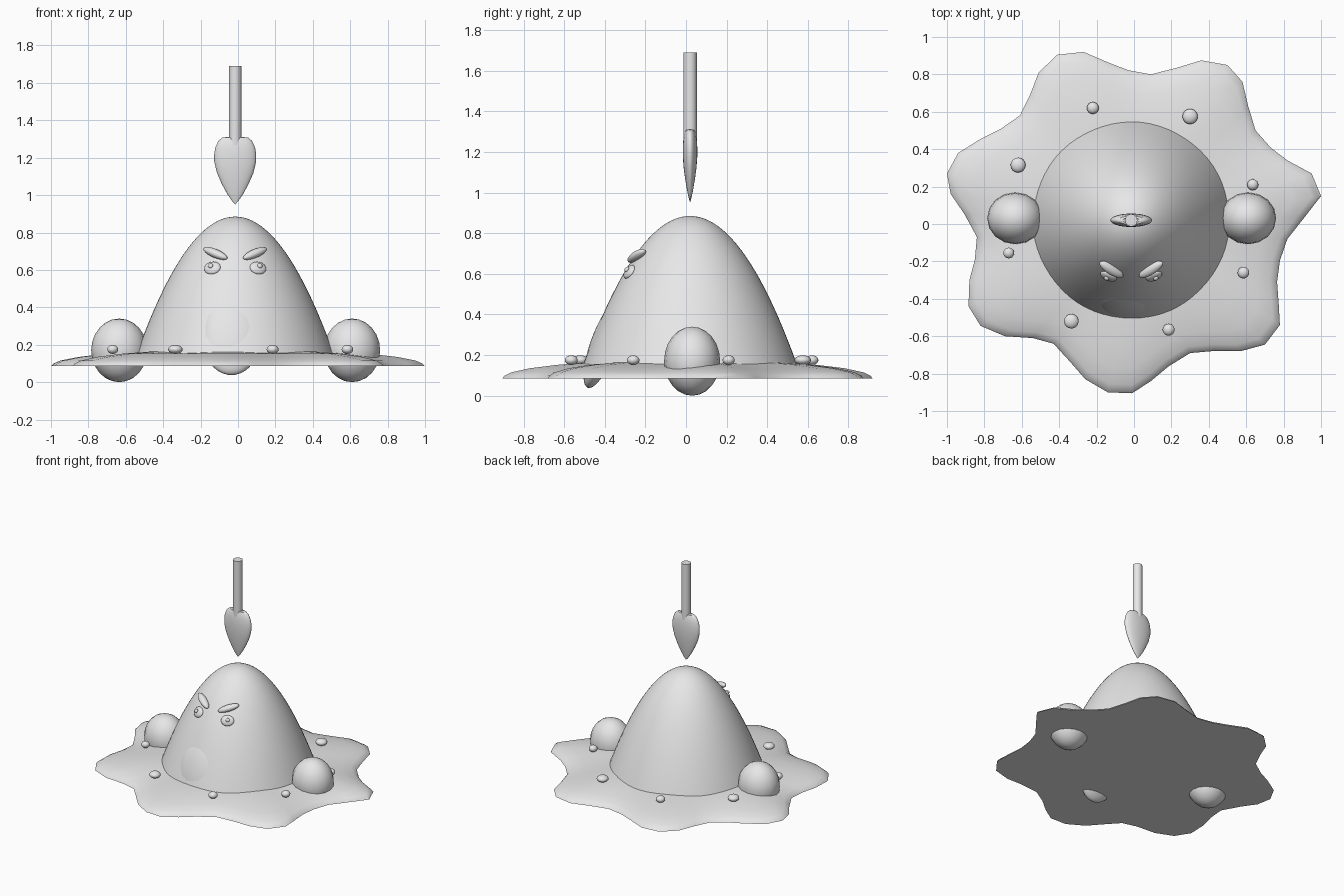
import bpy, bmesh, math
from mathutils import Vector, Matrix, Quaternion

if "Cube" in bpy.data.objects:
    bpy.data.objects.remove(bpy.data.objects["Cube"])

CX, CY = -0.015, 0.02          # axis shared by body, blade and handle
grey = bpy.data.materials.new("plain grey")
grey.diffuse_color = (0.8, 0.8, 0.8, 1)
grey.use_nodes = True
grey.node_tree.nodes["Principled BSDF"].inputs["Base Color"].default_value = grey.diffuse_color


def finish(name, bm, angle=40):
    """Turn a bmesh into a smooth-shaded grey object."""
    bmesh.ops.recalc_face_normals(bm, faces=bm.faces)
    me = bpy.data.meshes.new(name)
    bm.to_mesh(me)
    bm.free()
    me.materials.append(grey)
    ob = bpy.data.objects.new(name, me)
    bpy.context.collection.objects.link(ob)
    bpy.ops.object.select_all(action='DESELECT')
    ob.select_set(True)
    bpy.context.view_layer.objects.active = ob
    bpy.ops.object.shade_smooth_by_angle(angle=math.radians(angle))
    return ob


def ellipsoid(name, loc, radii, rot=Quaternion(), seg=24, rings=14):
    bm = bmesh.new()
    bmesh.ops.create_uvsphere(bm, u_segments=seg, v_segments=rings, radius=1)
    m = Matrix.Translation(loc) @ rot.to_matrix().to_4x4() @ Matrix.Diagonal((*radii, 1))
    bm.transform(m)
    return finish(name, bm)


def skin(bm, loops):
    """Bridge consecutive closed loops of vertices with quads."""
    for a, b in zip(loops, loops[1:]):
        n = len(a)
        for i in range(n):
            j = (i + 1) % n
            bm.faces.new((a[i], a[j], b[j], b[i]))


def lathe(name, profile, seg, flat=1.0):
    """Closed turned shape from (radius, z) pairs, optionally flattened in y."""
    bm = bmesh.new()
    loops = []
    for r, z in profile:
        loops.append([bm.verts.new((CX + r * math.cos(t), CY + flat * r * math.sin(t), z))
                      for t in (2 * math.pi * i / seg for i in range(seg))])
    skin(bm, loops)
    bm.faces.new(loops[0])
    bm.faces.new(loops[-1])
    bmesh.ops.remove_doubles(bm, verts=bm.verts, dist=1e-5)
    return finish(name, bm)


def dome_radius(z):
    return math.sqrt(max(0, (0.885 - z) / 2.64))


# Dome body, a paraboloid standing in the puddle
dome = [(0.55 * i / 24, 0.885 - 2.64 * (0.55 * i / 24) ** 2) for i in range(1, 25)]
lathe("dome_body", [(0.0002, 0.885)] + dome, 64)

# Wavy puddle: seven lobes, flat below and softly raised toward the middle
outline = [(1.0, .15), (.95, .27), (.82, .34), (.65, .50), (.58, .76), (.5, .85), (.36, .875),
           (.09, .80), (-.13, .86), (-.27, .92), (-.41, .905), (-.51, .81), (-.61, .58),
           (-.82, .455), (-.94, .38), (-1.0, .27), (-.98, .16), (-.84, -.07), (-.88, -.30),
           (-.885, -.44), (-.82, -.545), (-.69, -.60), (-.54, -.61), (-.43, -.64), (-.26, -.83),
           (-.14, -.90), (-.01, -.905), (.09, -.84), (.30, -.69), (.57, -.68), (.70, -.645),
           (.78, -.54), (.765, -.31), (.82, -.08)]
points = []
n = len(outline)
for i in range(n):             # one curve-smoothed midpoint between control points
    p0, p1, p2, p3 = (Vector(outline[(i + k) % n]) for k in (-1, 0, 1, 2))
    points.append(p1)
    if (p2 - p1).length > 0.17:
        points.append((9 * (p1 + p2) - p0 - p3) / 16)
bm = bmesh.new()
loops = []
for s, z in ((1, .085), (.985, .1), (.95, .115), (.85, .135), (.7, .152), (.5, .165)):
    loops.append([bm.verts.new((p.x * s, p.y * s, z)) for p in points])
skin(bm, loops)
bm.faces.new(loops[0])
bm.faces.new(loops[-1])
finish("wavy_puddle", bm)

# Side balls
for name, x in (("left_ball", -0.635), ("right_ball", 0.61)):
    ellipsoid(name, (x, 0.03, 0.17), (0.15, 0.138, 0.17), seg=16, rings=12)

# Mouth, leaning back with the dome
ellipsoid("mouth", (-0.035, -0.405, 0.255), (0.163, 0.065, 0.23),
          Quaternion((1, 0, 0), math.radians(-20)), 32, 20)

# Eyes, pupils and angry brows
for name, side in (("left", -1), ("right", 1)):
    x, z = CX + side * 0.122, 0.61
    r = dome_radius(z)
    y = CY - math.sqrt(r * r - (x - CX) ** 2)
    normal = Vector((5.28 * (x - CX), 5.28 * (y - CY), 1)).normalized()
    turn = normal.to_track_quat('Z', 'Y')
    eye = Vector((x, y, z))
    ellipsoid(name + "_eye", eye, (0.046, 0.038, 0.018), turn)
    ellipsoid(name + "_pupil", eye + normal * 0.016 + Vector((side * 0.005, 0, 0.004)),
              (0.014, 0.014, 0.01), turn, 12, 8)
    along = Vector((side * 0.13, 0.08, 0.055))
    ellipsoid(name + "_brow", (CX + side * 0.106, -0.243, 0.688), (0.078, 0.028, 0.023),
              along.to_track_quat('X', 'Z'))

# Flat pointed blade hanging above, with a slight dip at its top
lathe("hanging_blade", [(0.0002, .95), (.018, .97), (.042, 1.005), (.072, 1.06), (.098, 1.12),
                        (.112, 1.18), (.112, 1.22), (.106, 1.255), (.09, 1.29), (.07, 1.307),
                        (.045, 1.31), (.02, 1.295), (0.0002, 1.28)], 32, 0.32)

# Blade handle
lathe("blade_handle", [(.033, 1.26), (.033, 1.69)], 20)

# Pebbles scattered on the puddle
for i, (x, y, r) in enumerate(((-.22, .62, .032), (.30, .575, .041), (-.62, .315, .04),
                               (.635, .21, .03), (-.67, -.155, .029), (.585, -.26, .031),
                               (-.335, -.52, .039), (.185, -.565, .032))):
    ellipsoid(f"pebble_{i + 1}", (x, y, 0.175), (r, r, 0.024), seg=16, rings=10)
